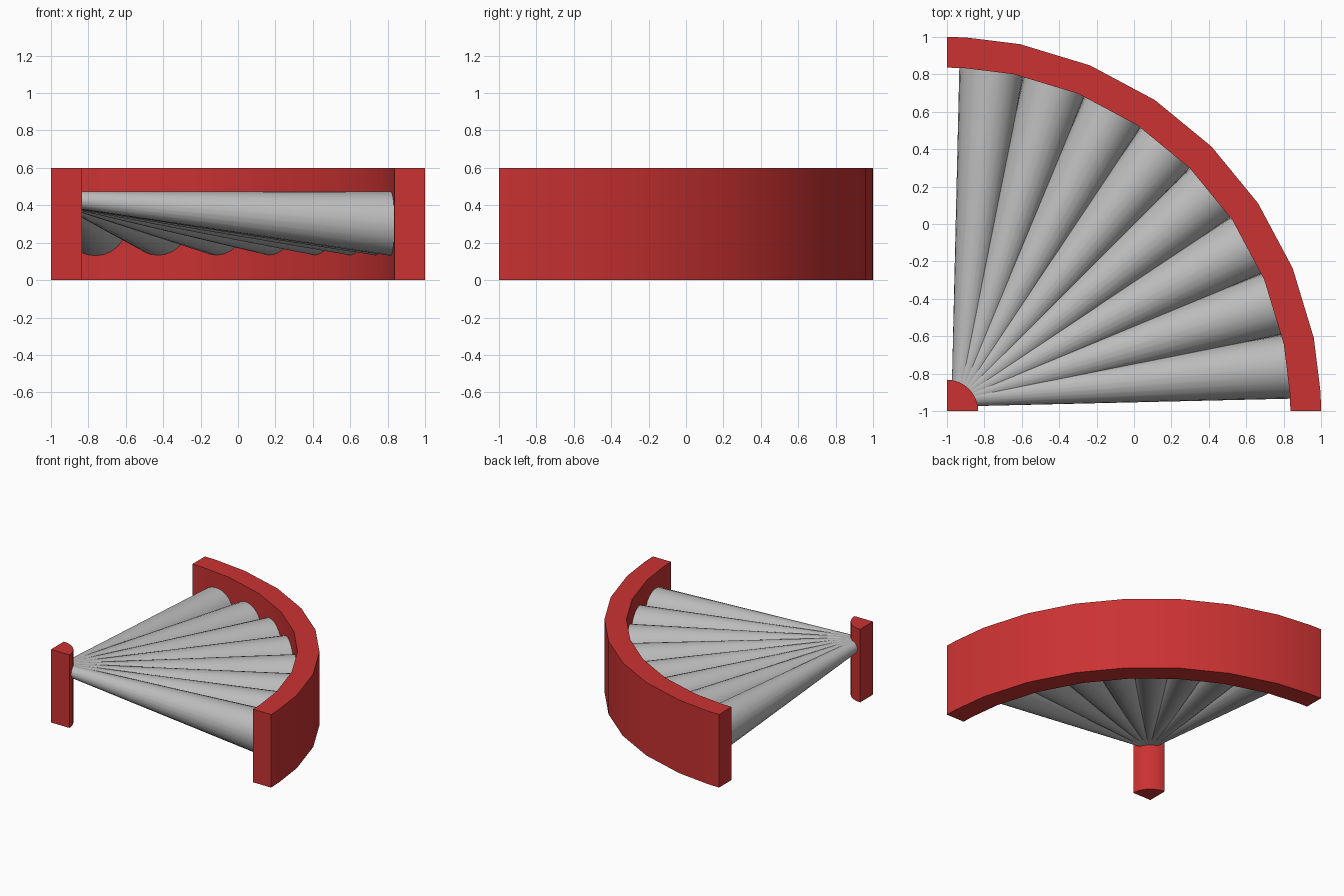
import bpy, bmesh, math
from mathutils import Vector

if "Cube" in bpy.data.objects:
    bpy.data.objects.remove(bpy.data.objects["Cube"])


def material(name, rgb):
    m = bpy.data.materials.new(name)
    m.diffuse_color = (*rgb, 1)
    m.use_nodes = True
    m.node_tree.nodes["Principled BSDF"].inputs["Base Color"].default_value = m.diffuse_color
    return m


red = material("red paint", (0.6, 0.032, 0.032))
grey = material("grey metal", (0.5, 0.5, 0.5))

CORNER = Vector((-1, -1, 0))
ANGLES = [0, 2.85] + [11.25 * i for i in range(1, 8)] + [87.15, 90]


def finish(name, bm, mat):
    bmesh.ops.recalc_face_normals(bm, faces=bm.faces)
    me = bpy.data.meshes.new(name)
    bm.to_mesh(me)
    bm.free()
    me.materials.append(mat)
    ob = bpy.data.objects.new(name, me)
    bpy.context.collection.objects.link(ob)
    bpy.ops.object.select_all(action='DESELECT')
    ob.select_set(True)
    bpy.context.view_layer.objects.active = ob
    bpy.ops.object.shade_smooth_by_angle(angle=math.radians(35))
    return ob


def arc(r):
    return [CORNER + Vector((r * math.cos(math.radians(a)), r * math.sin(math.radians(a)), 0))
            for a in ANGLES]


def extruded(name, outline, height):
    bm = bmesh.new()
    f = bm.faces.new([bm.verts.new(p) for p in outline])
    ext = bmesh.ops.extrude_face_region(bm, geom=[f])
    top = [v for v in ext["geom"] if isinstance(v, bmesh.types.BMVert)]
    bmesh.ops.translate(bm, verts=top, vec=(0, 0, height))
    return finish(name, bm, red)


# Curved outer rail and quarter-round inner post
extruded("outer_rail", arc(2.0) + arc(1.836)[::-1], 0.6)
extruded("inner_post", [CORNER] + arc(0.167), 0.6)

# Tapered rollers: tops level, axes tilted, fanning out from near the post
FAN = Vector((-0.935, -0.935, 0))
TOP, SIDES = 0.475, 24


def radius(d):
    return 0.0405 + 0.0749 * d


for i in range(8):
    a = math.radians(5.625 + 11.25 * i)
    along = Vector((math.cos(a), math.sin(a), 0))
    side = Vector((-math.sin(a), math.cos(a), 0))
    bm = bmesh.new()
    rings = []
    for d in (0.02, 1.84):
        r = radius(d)
        c = FAN + along * d + Vector((0, 0, TOP - r))
        rings.append([bm.verts.new(c + side * r * math.cos(t) + Vector((0, 0, r * math.sin(t))))
                      for t in (2 * math.pi * k / SIDES for k in range(SIDES))])
    for k in range(SIDES):
        n = (k + 1) % SIDES
        bm.faces.new((rings[0][k], rings[0][n], rings[1][n], rings[1][k]))
    for ring in rings:
        bm.faces.new(ring)
    finish(f"roller_{i + 1}", bm, grey)
